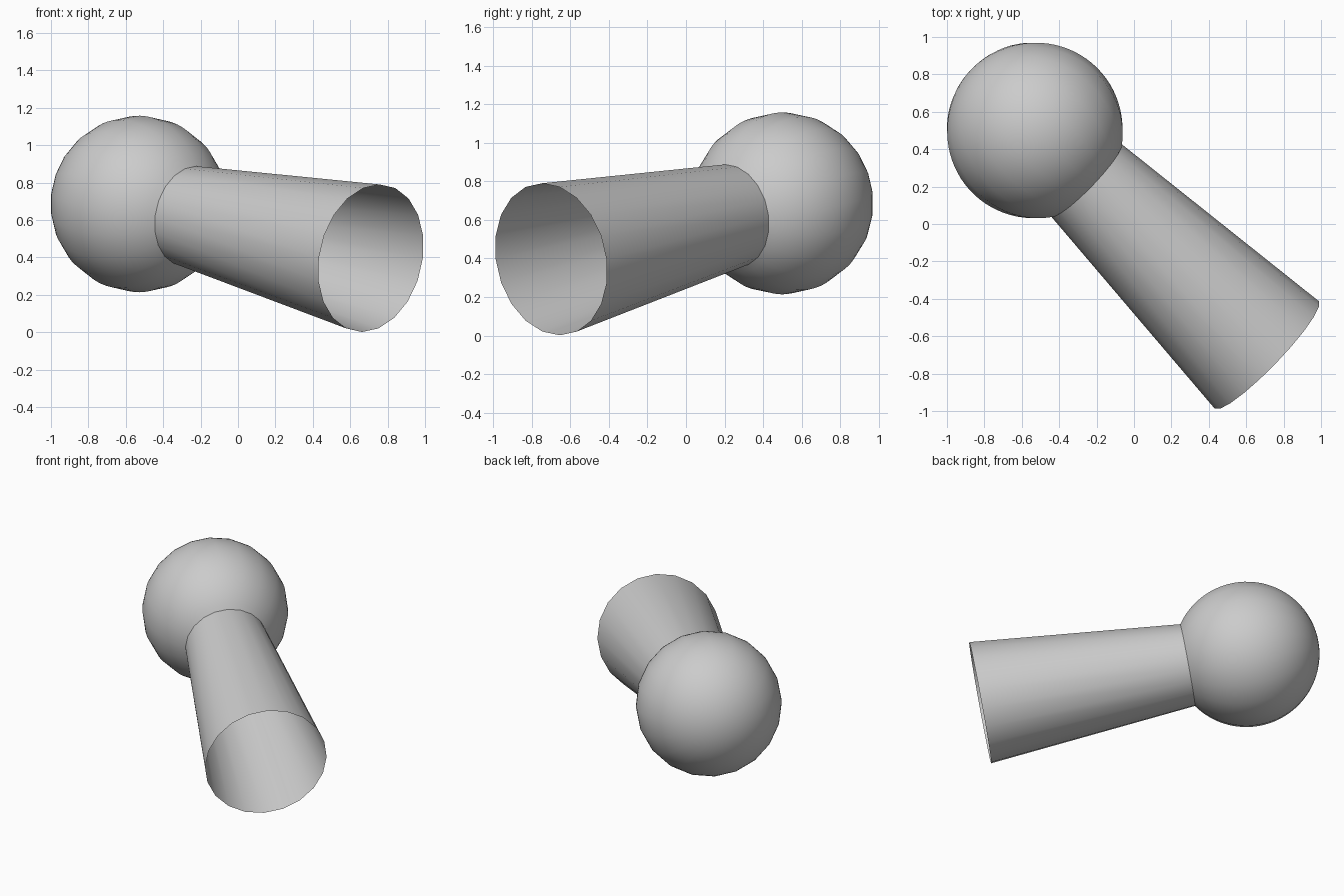
import bpy, bmesh, math
from mathutils import Vector, Matrix

if "Cube" in bpy.data.objects:
    bpy.data.objects.remove(bpy.data.objects["Cube"])

SEGMENTS = 20
RINGS = 32
mouth = Vector((0.71, -0.70, 0.396))    # centre of the open wide end
ball = Vector((-0.53, 0.50, 0.686))     # centre of the ball
R_MOUTH, R_NECK, R_BALL = 0.40, 0.27, 0.472

axis = ball - mouth
length = axis.length

# Profile (radius, distance along axis): tapered open tube, then ball arc
start = math.asin(R_NECK / R_BALL)
profile = [(R_MOUTH, 0.0)]
for i in range(RINGS):
    a = start + (math.pi - start) * i / RINGS
    profile.append((R_BALL * math.sin(a), length - R_BALL * math.cos(a)))

# Orientation: local z along the axis, local x horizontal
z = axis.normalized()
x = Vector((0, 0, 1)).cross(z).normalized()
y = z.cross(x)
frame = Matrix((x, y, z)).transposed().to_4x4()
frame.translation = mouth

# Lathe the profile around the axis
bm = bmesh.new()
rings = []
for r, h in profile:
    rings.append([bm.verts.new(frame @ Vector((
        r * math.cos(2 * math.pi * k / SEGMENTS),
        r * math.sin(2 * math.pi * k / SEGMENTS), h)))
        for k in range(SEGMENTS)])
for lo, hi in zip(rings, rings[1:]):
    for k in range(SEGMENTS):
        n = (k + 1) % SEGMENTS
        bm.faces.new((lo[k], lo[n], hi[n], hi[k]))
tip = bm.verts.new(frame @ Vector((0, 0, length + R_BALL)))
for k in range(SEGMENTS):
    bm.faces.new((rings[-1][k], rings[-1][(k + 1) % SEGMENTS], tip))

mesh = bpy.data.meshes.new("ball_and_tapered_tube")
bm.to_mesh(mesh)
bm.free()
obj = bpy.data.objects.new("ball_and_tapered_tube", mesh)
bpy.context.collection.objects.link(obj)

# Smooth shading with a sharp neck
bpy.context.view_layer.objects.active = obj
obj.select_set(True)
bpy.ops.object.shade_smooth_by_angle(angle=math.radians(30))
